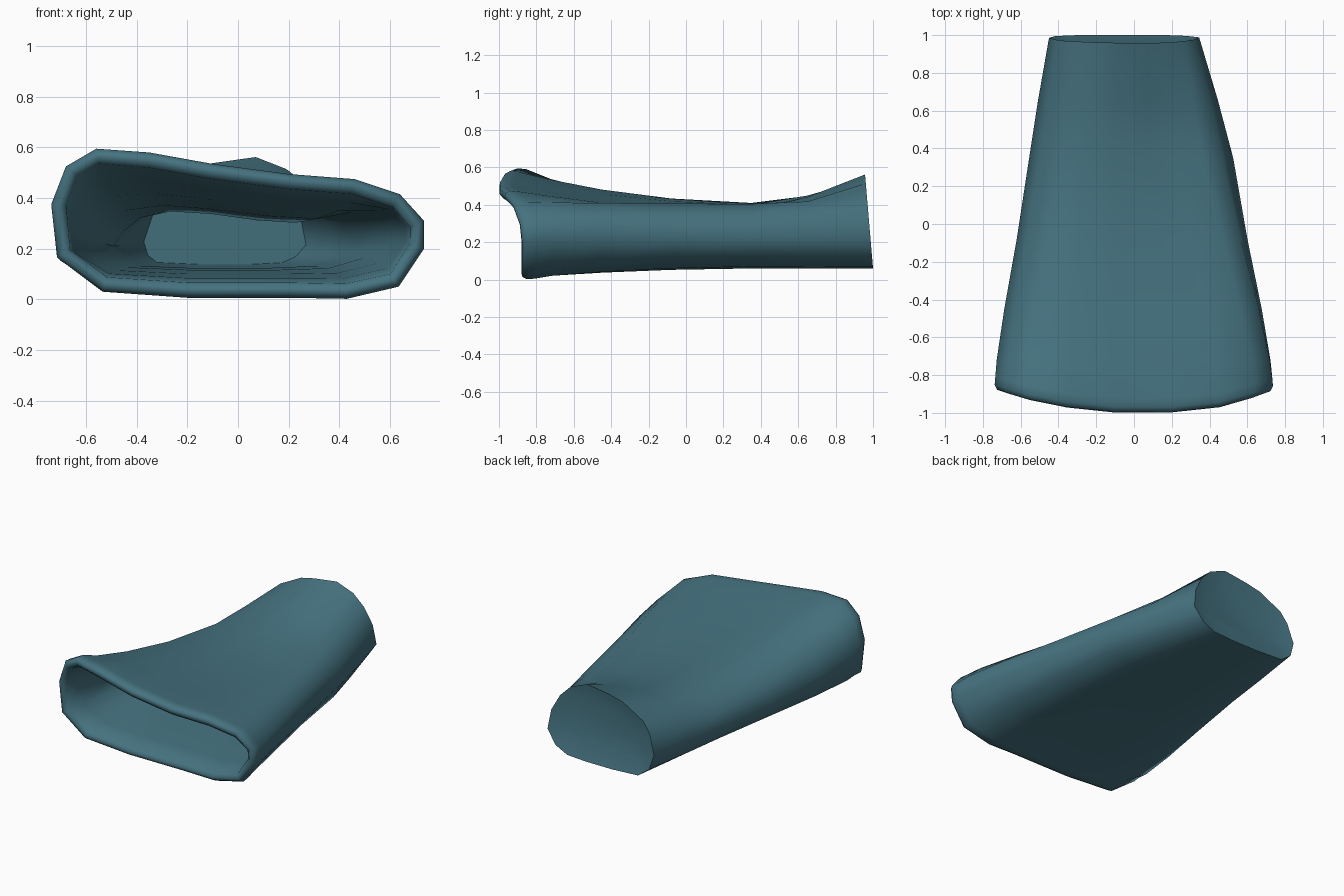
import bpy, bmesh, math
from mathutils import Vector

if "Cube" in bpy.data.objects:
    bpy.data.objects.remove(bpy.data.objects["Cube"])

# Cross-sections (x, z), clockwise from the upper left: mouth, waist, closed end
MOUTH = [(-.56, .595), (-.35, .58), (-.1, .535), (.2, .495), (.46, .475), (.64, .415),
         (.735, .31), (.735, .2), (.635, .05), (.43, .002), (.2, .006), (-.2, .006),
         (-.535, .03), (-.715, .165), (-.738, .375), (-.68, .525)]
WAIST = [(-.41, .38), (-.27, .41), (-.1, .4), (.08, .375), (.22, .365), (.36, .405),
         (.47, .345), (.525, .22), (.47, .12), (.33, .07), (.1, .06), (-.17, .06),
         (-.4, .07), (-.5, .12), (-.555, .21), (-.5, .31)]
END = [(-.36, .43), (-.2, .515), (-.1, .538), (.07, .562), (.19, .515), (.265, .44),
       (.325, .33), (.345, .2), (.28, .11), (.19, .068), (.05, .06), (-.15, .06),
       (-.34, .07), (-.42, .13), (-.45, .23), (-.41, .36)]


def blend(a, b, tx, tz):
    return [(p[0] + (q[0] - p[0]) * tx, p[1] + (q[1] - p[1]) * tz) for p, q in zip(a, b)]


def inset(ring, d):
    out = []
    for i, p in enumerate(ring):
        a, b = Vector(ring[i - 1]), Vector(ring[(i + 1) % len(ring)])
        t = (b - a).normalized()
        out.append((p[0] + t.y * d, p[1] - t.x * d))
    return out


def mouth_y(x, z):
    # upper lip bows forward
    return -.88 - .122 * max(0, 1 - ((x - .05) / .8) ** 2) * min(1, max(0, (z - .25) / .22))


def mouth_ring(d, dy):
    return [(x, mouth_y(*p) + dy, z) for p, (x, z) in zip(MOUTH, inset(MOUTH, d))]


def flat_ring(section, y, d=0.0):
    return [(x, y, z) for x, z in inset(section, d)]


def end_ring(d, y):
    return [(x, y - .085 * (z - .06), z) for x, z in inset(END, d)]


# Stations between mouth, waist and closed end
stations = [(blend(MOUTH, WAIST, .06, .27), -.72), (blend(MOUTH, WAIST, .28, .58), -.45),
            (blend(MOUTH, WAIST, .64, .86), -.08), (WAIST, .35),
            (blend(WAIST, END, .44, .36), .65)]

# Slightly dished closed end, outer wall, rounded rim, inner wall, inner floor
rings = [end_ring(.11, .975), end_ring(0, 1.0)]
rings += [flat_ring(s, y) for s, y in reversed(stations)]
rings += [mouth_ring(.004, .075), mouth_ring(0, .03), mouth_ring(.014, .004),
          mouth_ring(.036, 0), mouth_ring(.06, .02)]
rings += [flat_ring(s, y, .063) for s, y in stations]
rings += [end_ring(.078, .95)]

bm = bmesh.new()
loops = [[bm.verts.new(c) for c in r] for r in rings]
for a, b in zip(loops, loops[1:]):
    for i in range(len(a)):
        j = (i + 1) % len(a)
        bm.faces.new((a[i], a[j], b[j], b[i]))
bm.faces.new(loops[0])
bm.faces.new(loops[-1])
bmesh.ops.recalc_face_normals(bm, faces=bm.faces)
mesh = bpy.data.meshes.new("tapered_sleeve")
bm.to_mesh(mesh)
bm.free()

sleeve = bpy.data.objects.new("tapered_sleeve", mesh)
bpy.context.collection.objects.link(sleeve)
mat = bpy.data.materials.new("teal")
mat.diffuse_color = (.06, .17, .215, 1)
mat.use_nodes = True
mat.node_tree.nodes["Principled BSDF"].inputs["Base Color"].default_value = mat.diffuse_color
mesh.materials.append(mat)

bpy.context.view_layer.objects.active = sleeve
sleeve.select_set(True)
bpy.ops.object.shade_smooth_by_angle(angle=math.radians(55))
